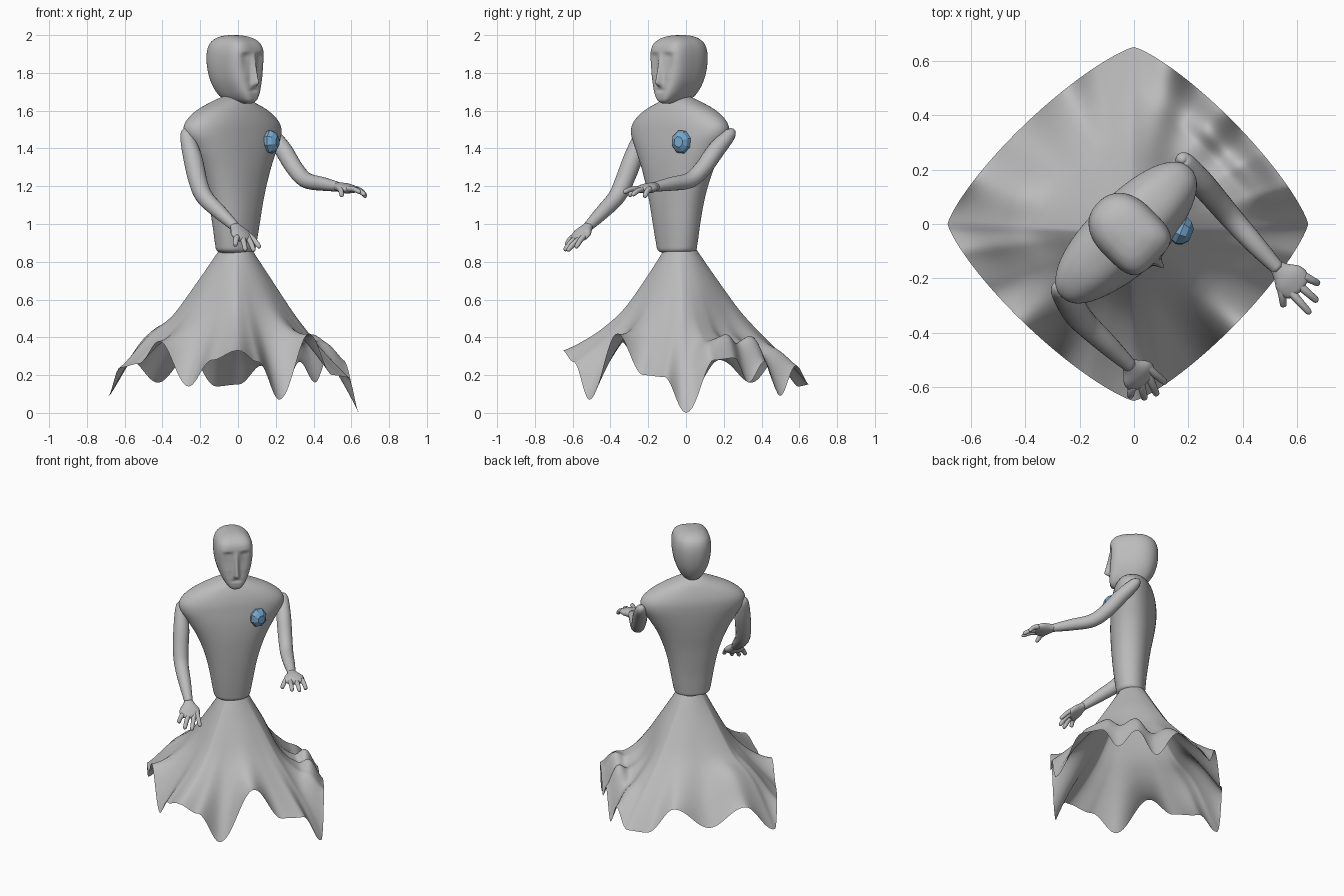
import bpy, bmesh, math
from mathutils import Vector

if "Cube" in bpy.data.objects:
    bpy.data.objects.remove(bpy.data.objects["Cube"])

R2 = math.sqrt(0.5)


def material(name, rgb):
    m = bpy.data.materials.new(name)
    m.diffuse_color = (*rgb, 1)
    m.use_nodes = True
    m.node_tree.nodes["Principled BSDF"].inputs["Base Color"].default_value = m.diffuse_color
    return m


GREY = material("plain grey", (0.5, 0.5, 0.5))
BLUE = material("gem blue", (0.18, 0.39, 0.62))


def loft(name, rings, mat=GREY, smooth=True, caps=(True, True)):
    """Skin a list of closed rings into one mesh object."""
    bm = bmesh.new()
    vs = [[bm.verts.new(p) for p in r] for r in rings]
    n = len(vs[0])
    for a, b in zip(vs, vs[1:]):
        for i in range(n):
            j = (i + 1) % n
            bm.faces.new((a[i], a[j], b[j], b[i]))
    if caps[0]:
        bm.faces.new(vs[0][::-1])
    if caps[1]:
        bm.faces.new(vs[-1])
    bmesh.ops.recalc_face_normals(bm, faces=bm.faces)
    for f in bm.faces:
        f.smooth = smooth
    me = bpy.data.meshes.new(name)
    bm.to_mesh(me)
    bm.free()
    me.materials.append(mat)
    ob = bpy.data.objects.new(name, me)
    bpy.context.collection.objects.link(ob)
    return ob


def spline(pts, steps):
    """Catmull-Rom interpolation of equal-length tuples."""
    out, n = [], len(pts)
    for i in range(n - 1):
        q = [pts[max(0, min(n - 1, i + k))] for k in (-1, 0, 1, 2)]
        for s in range(steps):
            t = s / steps
            out.append(tuple(
                0.5 * (2 * b + (c - a) * t + (2 * a - 5 * b + 4 * c - d) * t * t
                       + (3 * b - a - 3 * c + d) * t ** 3) for a, b, c, d in zip(*q)))
    out.append(tuple(pts[-1]))
    return out


def tube(name, pts, side, steps=6, n=20):
    """Tube through (x, y, z, half width, half thickness) points."""
    p = spline(pts, steps)
    rings = []
    for i, q in enumerate(p):
        t = (Vector(p[min(i + 1, len(p) - 1)][:3]) - Vector(p[max(i - 1, 0)][:3])).normalized()
        s = (side - t * side.dot(t)).normalized()
        m = t.cross(s)
        rings.append([Vector(q[:3]) + s * (q[3] * math.cos(a)) + m * (q[4] * math.sin(a))
                      for a in (2 * math.pi * k / n for k in range(n))])
    return loft(name, rings)


def body(u, f, z):
    """The figure faces halfway between front and right: u is its left, f its forward."""
    return Vector(((u + f) * R2, (u - f) * R2, z))


def angles(n):
    return [2 * math.pi * k / n for k in range(n)]


def squircle(t, p):
    c, s = math.cos(t), math.sin(t)
    r = (abs(c) ** p + abs(s) ** p) ** (-1 / p)
    return c * r, s * r


# Torso: z, half width, half depth, forward offset
torso = [(.845, .075, .06, .025), (.86, .108, .085, .025), (.90, .12, .092, .026),
         (1.0, .138, .103, .028), (1.1, .158, .114, .027), (1.2, .188, .124, .024),
         (1.3, .23, .134, .018), (1.4, .288, .139, .01), (1.48, .332, .137, .003),
         (1.54, .318, .13, 0), (1.6, .24, .11, 0), (1.65, .12, .08, 0), (1.68, .04, .03, 0)]
loft("torso", [[body(a * c - .043, f - b * s, z) for c, s in (squircle(t, 2.2) for t in angles(64))]
               for z, a, b, f in spline(torso, 5)])


# Head with brow, nose and mouth: z, back, front, half width
def face_offset(u, z):
    nose_u = math.exp(-(u / .015) ** 2)
    if z > 1.745:
        nose = .04 * max(0, min(1, (1.905 - z) / .16)) * nose_u
    else:
        nose = .04 * max(0, 1 - (1.745 - z) / .022) * nose_u
    eye_z = max(0, min(1, (1.912 - z) / .018)) * max(0, min(1, (z - 1.78) / .1))
    eye = -.012 * eye_z * math.exp(-((abs(u) - .052) / .034) ** 2)
    mouth = -.007 * math.exp(-((z - 1.708) / .008) ** 2 - (u / .03) ** 2)
    return nose + eye + mouth


head = [(1.638, .09, .13, .015), (1.648, .02, .147, .034), (1.665, -.06, .155, .054),
        (1.70, -.1, .157, .077), (1.76, -.13, .153, .102), (1.83, -.146, .153, .116),
        (1.90, -.148, .155, .119), (1.95, -.134, .142, .108), (1.98, -.103, .108, .082),
        (1.995, -.065, .065, .046), (2.0, -.02, .02, .016)]
rings = []
for z, fb, ff, w in spline(head, 7):
    ring = []
    for t in angles(128):
        c = math.cos(t)
        cr, sr = squircle(t, 3.8 if c > 0 else 2.3)
        u = w * sr
        f = (fb + ff) / 2 + (ff - fb) / 2 * cr
        if c > .3:
            f += face_offset(u, z) * min(1, (c - .3) / .2)
        ring.append(body(u - .037, f, z))
    rings.append(ring)
loft("head", rings)

# Skirt: a square cloth draped from the waist; hem heights by angle
hem = [(0, 0), (15, .28), (28, .29), (39, .16), (52, .27), (65, .09), (78, .25), (90, .15),
       (101, .14), (117, .30), (141, .16), (163, .28), (180, .09), (190, .24), (204, .26),
       (220, .38), (242, .14), (257, .28), (270, .33), (280, .27), (293, .07), (316, .42),
       (336, .2), (349, .19), (360, 0)]


def hem_z(deg):
    deg %= 360
    for (a, za), (b, zb) in zip(hem, hem[1:]):
        if a <= deg <= b:
            return za + (zb - za) * (.5 - .5 * math.cos(math.pi * (deg - a) / (b - a)))


def bump(x, centre, half):
    d = abs(x - centre) / half
    return .5 + .5 * math.cos(math.pi * d) if d < 1 else 0


# Broad folds reach up to the waist, narrow ruffles stay near the hem
fall = spline([(0, 0), (.2, .26), (.4, .5), (.6, .68), (.8, .84), (1, 1)], 7)
rings = []
for s, drop in fall:
    ring = []
    for t in angles(240):
        c, sn, deg = math.cos(t), math.sin(t), math.degrees(t)
        edge = (.685 if c < 0 else .64)
        r = ((abs(c) / edge) ** 1.25 + (abs(sn) / .65) ** 1.25) ** (-1 / 1.25)
        broad = sum(hem_z(deg + k) for k in range(-18, 19, 3)) / 13
        z = .865 - .655 * drop + (broad - .21) * s ** 2 + (hem_z(deg) - broad) * s ** 3.5
        # the cloth levels out into a shelf at the back right, and bulges at the left
        z += bump(deg, 43, 50) * (.085 * bump(s, .84, .17) - .05 * bump(s, .48, .3))
        z += .06 * bump(deg, 172, 35) * bump(s, .7, .3)
        rad = .085 + (r - .085) * s
        ring.append(Vector((rad * c - .012 * (1 - s), rad * sn - .03 * (1 - s), max(0, z))))
    rings.append(ring)
loft("skirt", rings, caps=(False, False))


# Arms and hands
def arm(label, path, palm_end, side, tips, thumb_tip):
    tube(label + "_arm", [(*p, p[3]) for p in path], side)
    wrist, end = Vector(path[-1][:3]), Vector(palm_end)
    d = end - wrist
    shape = [(-.25, .02, .02), (.1, .036, .025), (.5, .062, .027), (.85, .062, .022),
             (1.05, .045, .016), (1.13, .012, .006)]
    tube(label + "_palm", [(*(wrist + d * k), w, h) for k, w, h in shape], side)
    bases = [end + side * o - d * .15 for o in (.045, .008, -.03)]
    bases.append(wrist + d * .5 - side * .04)
    for i, (b, tip) in enumerate(zip(bases, tips + [thumb_tip])):
        tip = Vector(tip)
        mid = b.lerp(tip, .5) + Vector((0, 0, .008))
        last = b.lerp(tip, .9)
        tube(f"{label}_{'thumb' if i == 3 else 'finger_%d' % (i + 1)}",
             [(*b, .017, .017), (*mid, .014, .014), (*last, .012, .012), (*tip, .004, .004)],
             side, 4, 12)


arm("left",
    [(.175, .24, 1.505, .012), (.185, .23, 1.475, .034), (.242, .158, 1.39, .046),
     (.30, .09, 1.295, .045), (.36, .02, 1.232, .042), (.45, -.08, 1.212, .036), (.53, -.165, 1.197, .025)],
    (.605, -.235, 1.182), Vector((R2, R2, 0)),
    [(.68, -.22, 1.145), (.675, -.285, 1.155), (.648, -.33, 1.17)], (.55, -.305, 1.15))
arm("right",
    [(-.27, -.235, 1.505, .012), (-.272, -.24, 1.47, .034), (-.24, -.28, 1.35, .05),
     (-.21, -.33, 1.22, .049), (-.175, -.37, 1.14, .045), (-.095, -.445, 1.06, .038), (-.015, -.52, .985, .026)],
    (.035, -.575, .92), Vector((-.74, -.67, 0)),
    [(-.015, -.635, .885), (.04, -.645, .86), (.085, -.63, .858)], (.118, -.585, .875))

# Faceted chest gem
n = Vector((.92, -.39, 0)).normalized()
across = Vector((0, 0, 1)).cross(n)
rings = []
for depth, r in ((-.03, .045), (0, .056), (.022, .047), (.04, .025)):
    rings.append([Vector((.174, -.025, 1.435)) + n * depth + across * (r * math.cos(t + .3))
                  + Vector((0, 0, 1.15 * r * math.sin(t + .3))) for t in angles(8)])
loft("chest_gem", rings, BLUE, smooth=False)
